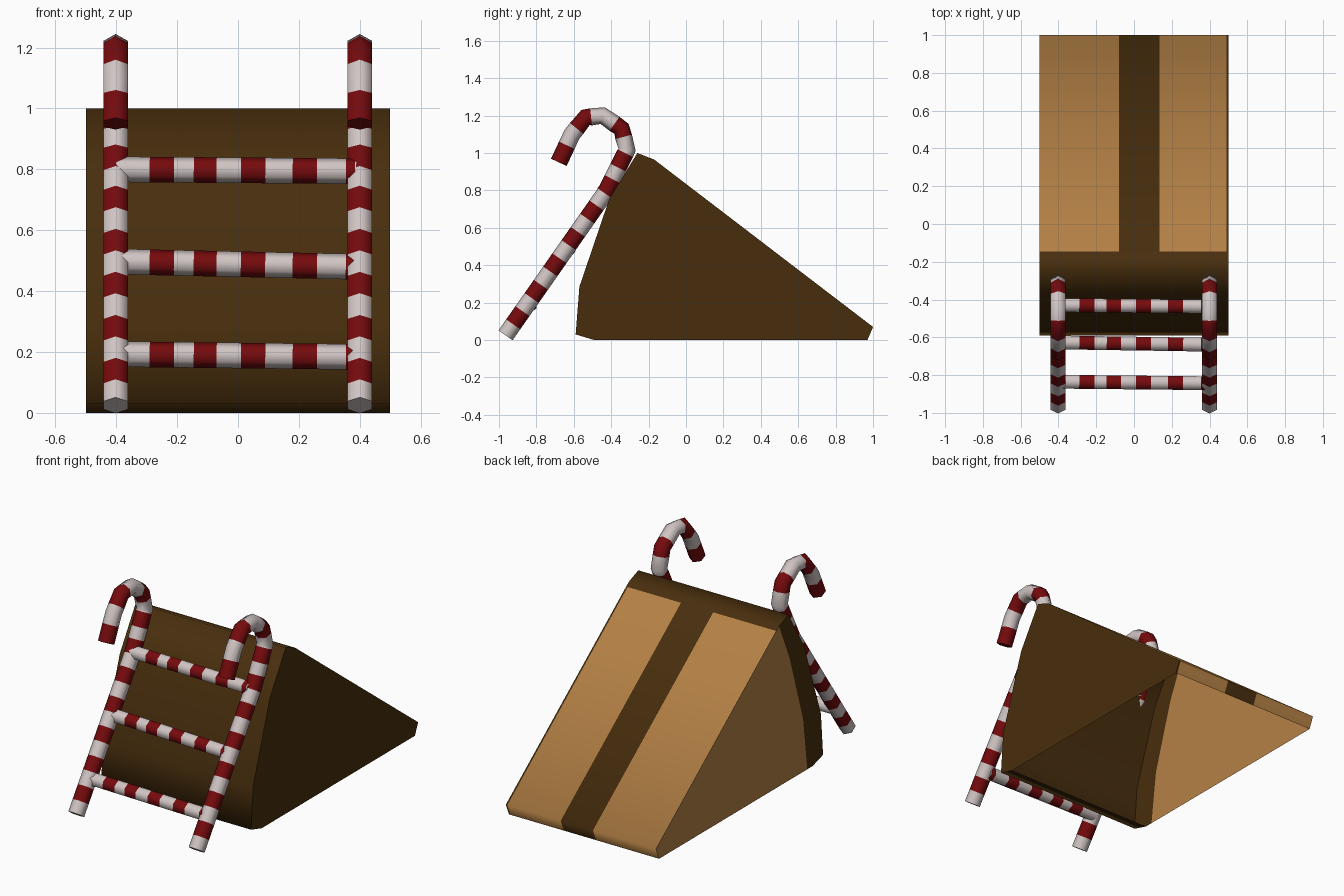
import bpy, bmesh, math
from mathutils import Vector

if "Cube" in bpy.data.objects:
    bpy.data.objects.remove(bpy.data.objects["Cube"])


def material(name, rgb):
    m = bpy.data.materials.new(name)
    m.diffuse_color = (*rgb, 1)
    m.use_nodes = True
    m.node_tree.nodes["Principled BSDF"].inputs["Base Color"].default_value = m.diffuse_color
    return m


DARK = material("dark_brown", (0.064, 0.027, 0.004))
TAN = material("tan", (0.46, 0.22, 0.06))
WHITE = material("candy_white", (0.63, 0.56, 0.55))
RED = material("candy_red", (0.18, 0.003, 0.004))


def finish(name, bm, mats, angle):
    me = bpy.data.meshes.new(name)
    bm.to_mesh(me)
    bm.free()
    for m in mats:
        me.materials.append(m)
    ob = bpy.data.objects.new(name, me)
    bpy.context.collection.objects.link(ob)
    bpy.ops.object.select_all(action='DESELECT')
    ob.select_set(True)
    bpy.context.view_layer.objects.active = ob
    bpy.ops.object.shade_smooth_by_angle(angle=math.radians(angle))
    return ob


def tube(name, path, side, radius, reds, sides=6):
    """Striped tube: rings at path points and at every stripe border."""
    pts = [Vector(p) for p in path]
    side = Vector(side)
    dirs = [(b - a).normalized() for a, b in zip(pts, pts[1:])]
    arc = [0.0]
    for a, b in zip(pts, pts[1:]):
        arc.append(arc[-1] + (b - a).length)
    rings = []
    for i, p in enumerate(pts):
        t = dirs[max(i - 1, 0)] + dirs[min(i, len(dirs) - 1)]
        rings.append((arc[i], p, t.normalized()))
    for s in (v for r in reds for v in r):
        for i, d in enumerate(dirs):
            if arc[i] + 0.004 < s < arc[i + 1] - 0.004:
                rings.append((s, pts[i] + d * (s - arc[i]), d))
    rings.sort(key=lambda r: r[0])

    bm = bmesh.new()
    loops = []
    for s, p, t in rings:
        u = (side - t * side.dot(t)).normalized()
        v = t.cross(u)
        loops.append([bm.verts.new(p + radius * (u * math.cos(a) + v * math.sin(a)))
                      for a in (2 * math.pi * (k + 0.5) / sides for k in range(sides))])

    def stripe(s):
        return int(any(a < s < b for a, b in reds))

    for i in range(len(loops) - 1):
        mid = (rings[i][0] + rings[i + 1][0]) / 2
        for k in range(sides):
            n = (k + 1) % sides
            f = bm.faces.new((loops[i][k], loops[i][n], loops[i + 1][n], loops[i + 1][k]))
            f.material_index = stripe(mid)
    bm.faces.new(loops[0][::-1]).material_index = stripe(0.001)
    bm.faces.new(loops[-1]).material_index = stripe(arc[-1] - 0.001)
    bmesh.ops.recalc_face_normals(bm, faces=bm.faces[:])
    return finish(name, bm, [WHITE, RED], 65)


# Wedge body: side profile (y, z) extruded across x
PROFILE = [(-0.59, 0.03), (-0.49, 0), (0.97, 0), (1.0, 0.07), (-0.17, 0.965),
           (-0.26, 1.0), (-0.41, 0.755), (-0.57, 0.285)]
bm = bmesh.new()
left = [bm.verts.new((-0.5, y, z)) for y, z in PROFILE]
right = [bm.verts.new((0.5, y, z)) for y, z in PROFILE]
bm.faces.new(left)
bm.faces.new(right[::-1])
for i in range(len(PROFILE)):
    j = (i + 1) % len(PROFILE)
    bm.faces.new((left[j], left[i], right[i], right[j]))
bmesh.ops.recalc_face_normals(bm, faces=bm.faces[:])


def is_slope(f):
    return f.normal.y > 0.3 and f.calc_center_median().y > -0.165


def is_bottom(f):
    return all(abs(v.co.z) < 1e-4 for v in f.verts)


def cut(test, co, no):
    faces = [f for f in bm.faces if test(f)]
    edges = list({e for f in faces for e in f.edges})
    verts = list({v for f in faces for v in f.verts})
    bmesh.ops.bisect_plane(bm, geom=verts + edges + faces, plane_co=co, plane_no=no)
    bm.normal_update()


# Painted borders: slope stripe, edge line, ridge band
for x in (-0.08, 0.135, 0.49):
    cut(is_slope, (x, 0, 0), (1, 0, 0))
cut(is_slope, (0, -0.145, 0), (0, 1, 0))

# Dark band along the front of the left side
cut(is_bottom, (0, -0.44, 0), (0, 1, 0))
left_face = next(f for f in bm.faces if f.normal.x < -0.9)


def near(y, z):
    return min(left_face.verts, key=lambda v: (v.co - Vector((-0.5, y, z))).length)


bmesh.utils.face_split(left_face, near(-0.17, 0.965), near(-0.44, 0),
                       coords=[Vector((-0.5, -0.27, 0.74)), Vector((-0.5, -0.40, 0.32))])

# The underside is open
bmesh.ops.delete(bm, geom=[f for f in bm.faces if is_bottom(f)], context='FACES')
bm.normal_update()

for f in bm.faces:
    c = f.calc_center_median()
    light = False
    if f.normal.x < -0.9:
        light = any(v.co.y > 0.9 for v in f.verts)
    elif f.normal.y > 0.3 and c.y > -0.145:
        light = c.x < -0.08 or 0.135 < c.x < 0.49
    f.material_index = int(light)
finish("wedge_body", bm, [DARK, TAN], 85)

# Hooked candy-striped rails
RAIL = [(-0.965, 0.025), (-0.43, 0.79), (-0.315, 1.017), (-0.345, 1.13), (-0.445, 1.2),
        (-0.537, 1.19), (-0.61, 1.10), (-0.68, 0.95)]
rail_reds = [(c - 0.043, c + 0.043) for c in (0.115, 0.287, 0.46, 0.632, 0.805, 0.97, 1.125)]
rail_reds += [(1.26, 1.35), (1.49, 1.595), (1.70, 2.0)]
for label, x in (("left", -0.402), ("right", 0.4)):
    tube(label + "_rail", [(x, y, z) for y, z in RAIL], (1, 0, 0), 0.046, rail_reds)

# Striped rungs
START = -0.4
rung_reds = [(a - START, b - START) for a, b in
             ((-0.29, -0.21), (-0.145, -0.07), (0.01, 0.09), (0.18, 0.26), (0.355, 0.385))]
rungs = [((-0.835, 0.193), (-0.843, 0.184)), ((-0.627, 0.497), (-0.639, 0.48)),
         ((-0.43, 0.80), (-0.437, 0.794))]
for i, (a, b) in enumerate(rungs):
    tube(f"rung_{i + 1}", [(START, *a), (0.39, *b)], (0, 1, 0), 0.042, rung_reds)
